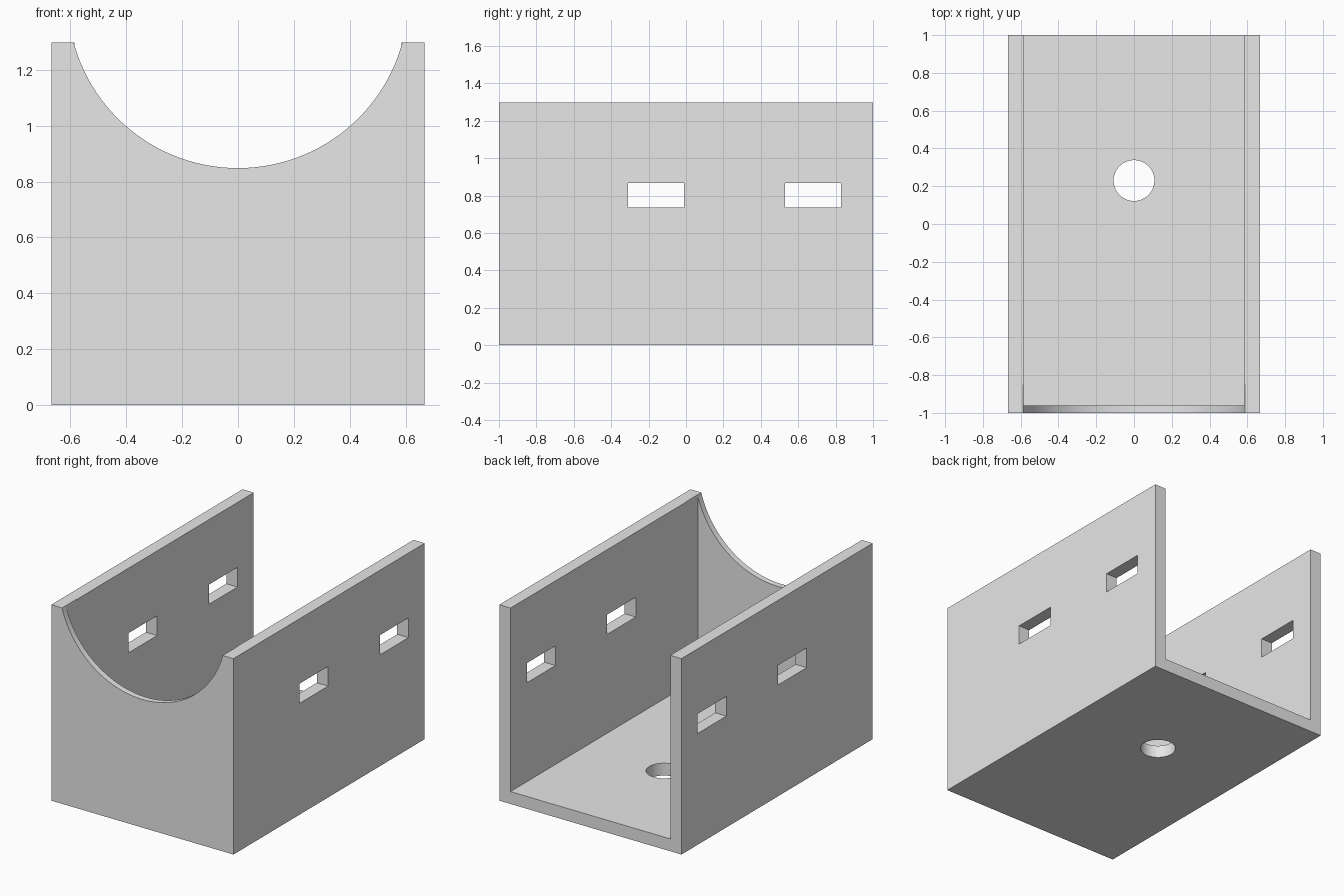
import bpy
from mathutils import Vector

cube = bpy.data.objects.get("Cube")
if cube:
    bpy.data.objects.remove(cube, do_unlink=True)

HALF_X, HALF_Y, HEIGHT = 0.667, 1.0, 1.297
WALL, FRONT = 0.082, 0.04

grey = bpy.data.materials.new("light grey")
grey.use_nodes = True
colour = (0.8, 0.8, 0.8, 1)
grey.diffuse_color = colour
grey.node_tree.nodes["Principled BSDF"].inputs["Base Color"].default_value = colour


def box(name, low, high):
    """Box between two opposite corners."""
    low, high = Vector(low), Vector(high)
    bpy.ops.mesh.primitive_cube_add(size=1, location=(low + high) / 2)
    ob = bpy.context.object
    ob.name = name
    ob.scale = high - low
    bpy.ops.object.transform_apply(location=False, rotation=False, scale=True)
    ob.data.materials.append(grey)
    return ob


def cylinder(name, radius, depth, location, rotation=(0, 0, 0), sides=96):
    bpy.ops.mesh.primitive_cylinder_add(vertices=sides, radius=radius, depth=depth,
                                        location=location, rotation=rotation)
    ob = bpy.context.object
    ob.name = name
    ob.data.materials.append(grey)
    return ob


# Tray body
tray = box("open_tray", (-HALF_X, -HALF_Y, 0), (HALF_X, HALF_Y, HEIGHT))

# Cavity, open at the top and the back
inner = HALF_X - WALL
cutters = [box("cavity_cutter", (-inner, FRONT - HALF_Y, WALL), (inner, HALF_Y + 1, HEIGHT + 1))]

# Round cradle in the front wall, shaving the side walls just behind it
cutters.append(cylinder("cradle_cutter", 0.61, 0.35, (0, -1.025, 1.458),
                        (1.5707963, 0, 0), 128))

# Floor hole
cutters.append(cylinder("floor_hole_cutter", 0.108, 0.5, (0, 0.23, 0)))

# Strap slots through both side walls
for y in (-0.31, 0.53):
    cutters.append(box("slot_cutter", (-1, y, 0.737), (1, y + 0.3, 0.867)))

for cutter in cutters:
    mod = tray.modifiers.new(cutter.name, "BOOLEAN")
    mod.operation = "DIFFERENCE"
    mod.solver = "EXACT"
    mod.object = cutter
bpy.ops.object.select_all(action="DESELECT")
tray.select_set(True)
bpy.context.view_layer.objects.active = tray
for mod in list(tray.modifiers):
    bpy.ops.object.modifier_apply(modifier=mod.name)
for cutter in cutters:
    bpy.data.objects.remove(cutter, do_unlink=True)

bpy.ops.object.shade_smooth_by_angle(angle=0.5)
